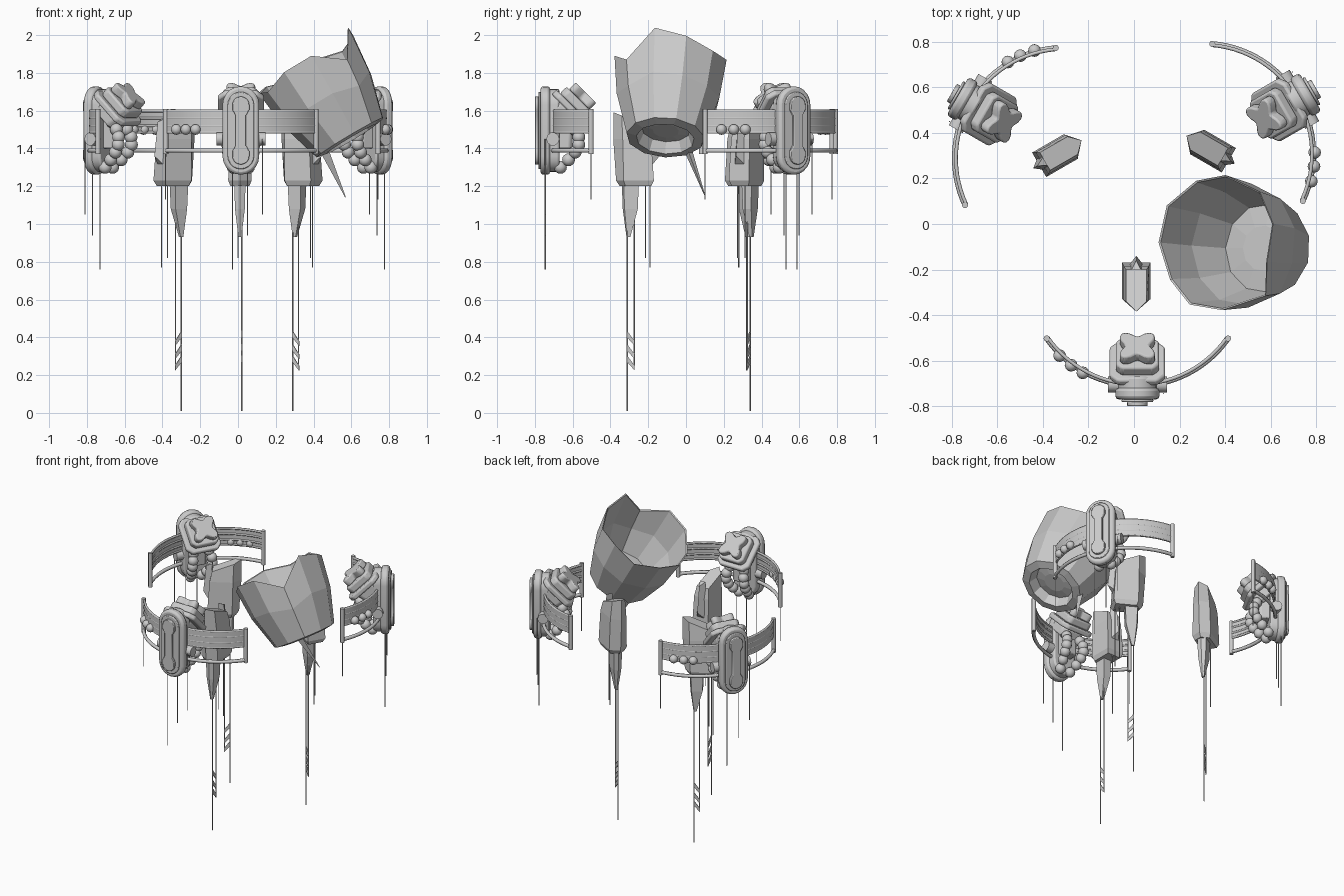
import bpy, bmesh, math
from math import sin, cos, pi, radians
from mathutils import Matrix, Vector

if "Cube" in bpy.data.objects:
    bpy.data.objects.remove(bpy.data.objects["Cube"], do_unlink=True)

grey = bpy.data.materials.new("plain_grey")
grey.use_nodes = True
grey.diffuse_color = (0.6, 0.6, 0.6, 1)
grey.node_tree.nodes["Principled BSDF"].inputs["Base Color"].default_value = (0.6, 0.6, 0.6, 1)

smooth_parts = []


def add(name, data, group, bevel=0, smooth=True):
    data.materials.append(grey)
    ob = bpy.data.objects.new(name, data)
    bpy.context.collection.objects.link(ob)
    if bevel:
        mod = ob.modifiers.new("bevel", "BEVEL")
        mod.width, mod.segments, mod.limit_method = bevel, 2, "ANGLE"
    if smooth and isinstance(data, bpy.types.Mesh):
        smooth_parts.append(ob)
    group.append(ob)
    return ob


def from_bm(name, bm, group, **kw):
    bmesh.ops.recalc_face_normals(bm, faces=bm.faces)
    me = bpy.data.meshes.new(name)
    bm.to_mesh(me)
    bm.free()
    return add(name, me, group, **kw)


def loft(name, rings, group, caps=True, loop=False, **kw):
    """Skin a row of equal-length closed rings."""
    bm = bmesh.new()
    rows = [[bm.verts.new(p) for p in ring] for ring in rings]
    n = len(rows[0])
    for a, b in zip(rows, rows[1:]):
        for i in range(n):
            j = (i + 1) % n
            bm.faces.new((a[i], a[j], b[j], b[i]))
    if caps:
        bm.faces.new(rows[0])
        bm.faces.new(rows[-1])
    return from_bm(name, bm, group, **kw)


def slab(name, outline, depth, frame, group, bevel=0):
    """Flat outline extruded along the frame's z axis."""
    rings = [[frame @ Vector((x, y, d)) for x, y in outline] for d in (0, depth)]
    return loft(name, rings, group, bevel=bevel)


def rod(name, points, radius, group, res=1):
    cu = bpy.data.curves.new(name, "CURVE")
    cu.dimensions, cu.bevel_depth, cu.bevel_resolution = "3D", radius, res
    cu.use_fill_caps = True
    sp = cu.splines.new("POLY")
    sp.points.add(len(points) - 1)
    for p, co in zip(sp.points, points):
        p.co = (*co, 1)
    return add(name, cu, group)


def balls(name, spots, radius, group, squash=(1, 1, 1)):
    bm = bmesh.new()
    for p in spots:
        mat = Matrix.Translation(p) @ Matrix.Diagonal((*squash, 1))
        bmesh.ops.create_uvsphere(bm, u_segments=12, v_segments=8, radius=radius, matrix=mat)
    return from_bm(name, bm, group)


def capsule(w, h, n=10):
    """Upright stadium outline of half width w and half height h."""
    top = [(w * cos(pi * i / n), h - w + w * sin(pi * i / n)) for i in range(n + 1)]
    return top + [(-x, -y) for x, y in top]


def square(w, cut):
    return [(sx * (w - (cut if k else 0)), sy * (w - (0 if k else cut)))
            for sx, sy, k in ((1, 1, 0), (1, 1, 1), (-1, 1, 1), (-1, 1, 0),
                              (-1, -1, 0), (-1, -1, 1), (1, -1, 1), (1, -1, 0))]


def place(group, frames):
    """Linked copies of a group, one per named frame."""
    for tag, frame in frames.items():
        for ob in group:
            twin = ob.copy()
            twin.name = f"{ob.name}_{tag}"
            bpy.context.collection.objects.link(twin)
            twin.matrix_world = frame


# ---- bracket unit, built at the front ----
unit = []
CX, ARC_Y, ARC_R, SPAN = 0.015, -0.224, 0.486, radians(55)


def arc(t, z, r=ARC_R):
    a = SPAN * t
    return Vector((CX + r * sin(a), ARC_Y - r * cos(a), z))


steps = [i / 14 - 1 for i in range(29)]
# curved band, its rails, the lower rod and the end posts
loft("curved_band", [[arc(t, 1.48), arc(t, 1.60), arc(t, 1.60, ARC_R - 0.01),
                      arc(t, 1.48, ARC_R - 0.01)] for t in steps], unit)
for i, z in enumerate((1.485, 1.52, 1.56, 1.598)):
    rod(f"band_rail_{i}", [arc(t, z, ARC_R - 0.006) for t in steps], 0.008, unit)
rod("lower_rail", [arc(t, 1.388) for t in steps], 0.012, unit)
for side, t in (("a", -1), ("b", 1)):
    rod(f"end_post_{side}", [arc(t, 1.37), arc(t, 1.61)], 0.014, unit, 2)
# beads on one side of the band
for i, t in enumerate((-0.8, -0.66, -0.53)):
    balls(f"bead_{i}", [arc(t, 1.5, ARC_R + 0.006)], 0.028, unit)

# capsule shield in layers
def facing(y):
    return Matrix.Translation((CX, y, 1.495)) @ Matrix.Rotation(pi / 2, 4, "X")


slab("shield_back", capsule(0.085, 0.22), 0.06, facing(-0.67), unit, 0.01)
slab("shield_body", capsule(0.097, 0.234), 0.05, facing(-0.72), unit, 0.014)
slab("shield_face", capsule(0.07, 0.205), 0.012, facing(-0.77), unit, 0.005)
waist = [(x * (0.62 if abs(y) < 0.1 else 1), y) for x, y in
         (lambda c: c[:11] + [(-0.045, 0.11), (-0.045, 0.08), (-0.045, -0.08), (-0.045, -0.11)]
          + c[11:] + [(0.045, -0.11), (0.045, -0.08), (0.045, 0.08), (0.045, 0.11)])(capsule(0.045, 0.18))]
slab("shield_inlay", waist, 0.02, facing(-0.78), unit, 0.004)
rod("cross_bolt", [(CX - 0.13, -0.705, 1.45), (CX + 0.13, -0.705, 1.45)], 0.035, unit, 3)

# tilted head: plate, block and four-lobed cap
tilt = Matrix.Translation((CX, -0.625, 1.60)) @ Matrix.Rotation(radians(-45), 4, "X")


def raised(h):
    return tilt @ Matrix.Translation((0, 0, h))


slab("head_base", square(0.085, 0.03), 0.06, raised(-0.06), unit, 0.01)
slab("head_plate", square(0.122, 0.035), 0.035, raised(0), unit, 0.01)
slab("head_block", square(0.095, 0.025), 0.05, raised(0.035), unit, 0.01)
lobes = [((0.077 - 0.024 * cos(4 * a + pi) * -1 * -1) * cos(a), (0.077 - 0.024 * cos(4 * a + pi) * -1 * -1) * sin(a))
         for a in [2 * pi * i / 32 + pi / 4 for i in range(32)]]
lobes = [(x * cos(pi / 4) - y * sin(pi / 4), x * sin(pi / 4) + y * cos(pi / 4)) for x, y in lobes]
slab("head_cap", lobes, 0.05, raised(0.085), unit, 0.008)
# bellows below the head
for side in (-1, 1):
    path = [(CX + side * (0.04 + 0.03 * sin(pi * k / 6)), -0.665 + 0.10 * sin(pi * k / 7), 1.30 + 0.04 * k)
            for k in range(7)]
    balls(f"bellows_{side + 1}", path, 0.034, unit)
slab("head_arm", square(0.05, 0.015), 0.16, Matrix.Translation((CX, -0.65, 1.40)), unit, 0.008)
# hanging wires
for i, (x, low) in enumerate(((-0.03, 0.76), (0.05, 0.94), (0.13, 1.05))):
    rod(f"unit_wire_{i}", [(x, -0.745, 1.45 if i == 2 else 1.3), (x, -0.745, low)], 0.003, unit, 0)
rod("post_wire", [arc(-1, 1.40), arc(-1, 1.13)], 0.003, unit, 0)


def turned(deg, pivot, target):
    return (Matrix.Translation((*target, 0)) @ Matrix.Rotation(radians(deg), 4, "Z")
            @ Matrix.Translation((-pivot[0], -pivot[1], 0)))


place(unit, {"left": turned(120, (CX, 0.13), (-0.005, 0.13)),
             "right": turned(-120, (CX, 0.13), (0.005, 0.112))})

# ---- faceted shard with a long sting ----
shard = []


def blade(w, back, front, tip, z, slope=0):
    ring = ((-w, back), (w, back), (w, front), (0, tip), (-w, front))
    return [(0.01 + x, y, z + slope * (y + 0.28)) for x, y in ring]


loft("shard_body", [blade(0.05, -0.185, -0.32, -0.35, 1.2), blade(0.062, -0.17, -0.33, -0.37, 1.23),
                    blade(0.056, -0.185, -0.335, -0.385, 1.45), blade(0.045, -0.2, -0.34, -0.385, 1.55, -0.4)],
     shard, smooth=False)
loft("shard_point", [blade(0.03, -0.25, -0.33, -0.34, 1.22), blade(0.026, -0.255, -0.325, -0.335, 1.08),
                     blade(0.008, -0.295, -0.312, -0.315, 0.93)], shard, smooth=False)
loft("shard_crest", [[(0.01, -0.14, 1.36), (0.05, -0.19, 1.3), (-0.03, -0.19, 1.3)],
                     [(0.01, -0.16, 1.54), (0.03, -0.2, 1.56), (-0.01, -0.2, 1.56)]], shard, smooth=False)
for i, (x, y, top, low) in enumerate(((0.02, -0.31, 1.0, 0.01), (0.02, -0.275, 1.1, 0.25),
                                      (0.0, -0.215, 1.22, 0.82), (0.02, -0.19, 1.22, 0.77))):
    rod(f"sting_wire_{i}", [(x, y, top), (x, y, low)], 0.004 if i < 2 else 0.003, shard, 0)
for i, z in enumerate((0.40, 0.33, 0.27)):
    loft(f"sting_barb_{i}", [[(0.02 + dx, -0.312, z), (0.02 + dx, -0.272, z - 0.045),
                              (0.02 + dx, -0.272, z - 0.02), (0.02 + dx, -0.312, z + 0.035)]
                             for dx in (-0.003, 0.003)], shard, smooth=False)
place(shard, {"left": turned(-120, (0.01, -0.27), (0.33, 0.33)),
              "right": turned(120, (0.01, -0.27), (-0.33, 0.31))})

# ---- tilted broken cup ----
cup = []
axis = Vector((-0.51, 0.06, 0.86)).normalized()
v_dir = axis.cross(Vector((0.86, 0, 0.51))).normalized()
u_dir = v_dir.cross(axis)
foot = Vector((0.60, -0.11, 1.45))
JAG = (0.01, -0.10, 0.05, 0.01, -0.02, 0.02, -0.01, 0.02, 0, -0.03, 0.01)


def hoop(r, h, jag=0):
    out = []
    for i in range(11):
        a = radians(-82 + 360 * i / 11)
        out.append(foot + axis * (h + jag * JAG[i]) + u_dir * r * cos(a) + v_dir * r * sin(a))
    return out


loft("broken_cup", [hoop(0.07, 0.05), hoop(0.13, 0.06), hoop(0.155, 0.0), hoop(0.208, 0.01),
                    hoop(0.275, 0.24, 0.3), hoop(0.3, 0.46, 1), hoop(0.292, 0.455, 1),
                    hoop(0.262, 0.24, 0.3), hoop(0.195, 0.06), hoop(0.1, 0.07)], cup, smooth=False)
# splinter under the cup
loft("cup_splinter", [[(0.42, -0.02, 1.41), (0.47, 0.0, 1.42), (0.45, 0.03, 1.40)],
                      [(0.565, 0.10, 1.145), (0.57, 0.10, 1.145), (0.567, 0.105, 1.14)]], cup, smooth=False)

# soften curved parts while keeping edges sharp
bpy.ops.object.select_all(action="DESELECT")
for ob in smooth_parts:
    ob.select_set(True)
bpy.context.view_layer.objects.active = smooth_parts[0]
bpy.ops.object.shade_smooth_by_angle(angle=radians(35))
